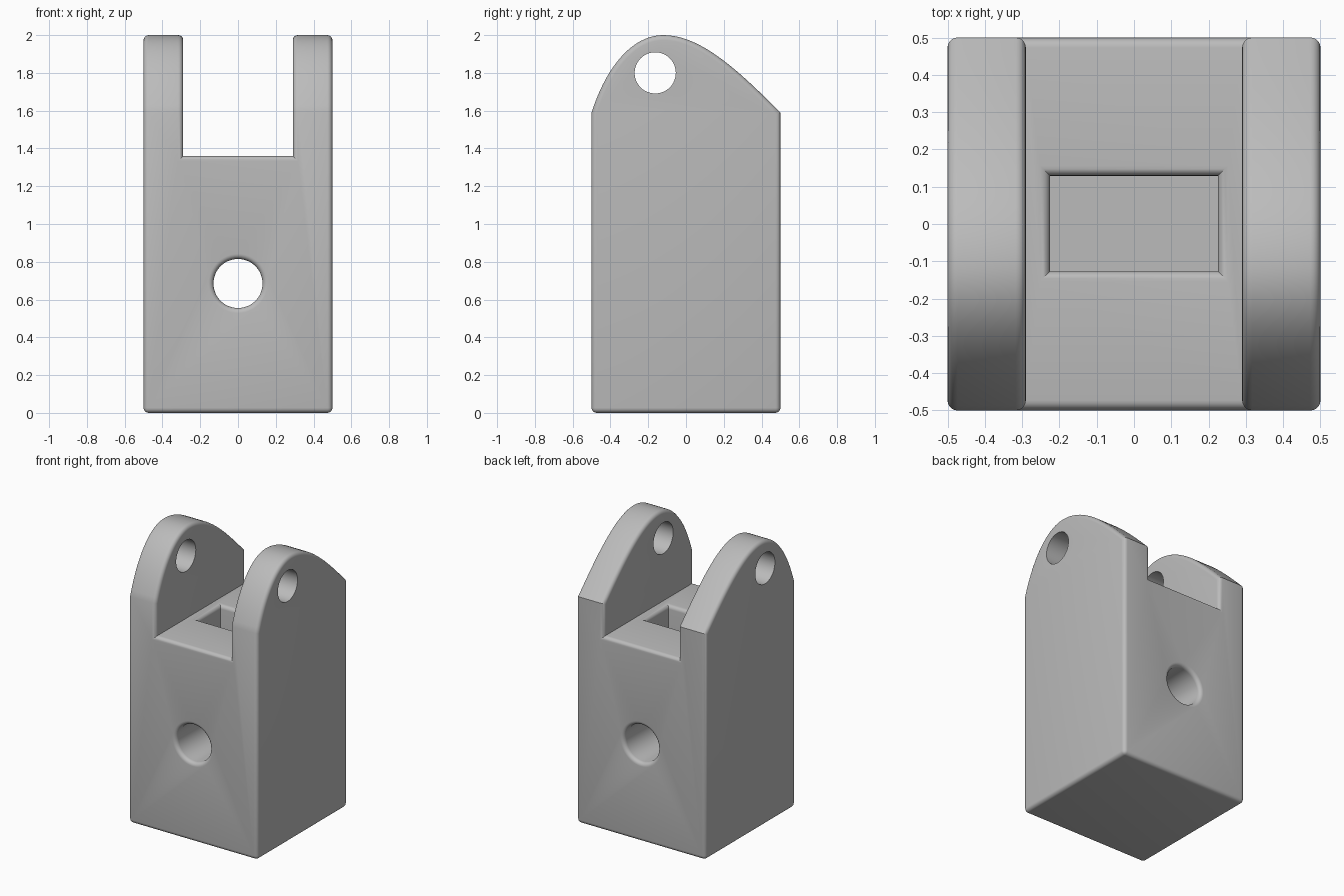
import bpy, bmesh, math
from mathutils import Vector, Matrix
from mathutils.geometry import interpolate_bezier

cube = bpy.data.objects.get("Cube")
if cube:
    bpy.data.objects.remove(cube, do_unlink=True)

FILLET = 0.027
HALF = 0.5

grey = bpy.data.materials.new("plain grey")
grey.use_nodes = True
colour = (0.5, 0.5, 0.5, 1)
grey.diffuse_color = colour
grey.node_tree.nodes["Principled BSDF"].inputs["Base Color"].default_value = colour


def make_object(name, bm):
    bmesh.ops.recalc_face_normals(bm, faces=bm.faces)
    mesh = bpy.data.meshes.new(name)
    bm.to_mesh(mesh)
    bm.free()
    mesh.materials.append(grey)
    obj = bpy.data.objects.new(name, mesh)
    bpy.context.collection.objects.link(obj)
    return obj


def box(name, low, high):
    low, high = Vector(low), Vector(high)
    bm = bmesh.new()
    bmesh.ops.create_cube(bm, size=1, matrix=Matrix.Translation((low + high) / 2)
                          @ Matrix.Diagonal((*(high - low), 1)))
    return make_object(name, bm)


def rod(name, centre, radius, axis):
    bm = bmesh.new()
    bmesh.ops.create_cone(bm, cap_ends=True, segments=48, radius1=radius, radius2=radius,
                          depth=2, matrix=Matrix.Translation(centre)
                          @ Matrix.Rotation(math.pi / 2, 4, axis))
    return make_object(name, bm)


def cut(target, cutter):
    bpy.context.view_layer.objects.active = target
    mod = target.modifiers.new("cut", 'BOOLEAN')
    mod.operation = 'DIFFERENCE'
    mod.solver = 'EXACT'
    mod.object = cutter
    bpy.ops.object.modifier_apply(modifier=mod.name)
    bpy.data.objects.remove(cutter, do_unlink=True)


# Side profile: straight walls under a lopsided arch, extruded across x
shoulder, peak = 1.59, (-0.12, 2.0)
spans = [((-HALF, shoulder), (-0.42, 1.84), (-0.28, 2.0), peak),
         (peak, (0.08, 2.0), (0.28, 1.81), (HALF, shoulder))]
profile = [Vector((-HALF, 0))]
for a, b, c, d in spans:
    points = interpolate_bezier(*(Vector((*p, 0)) for p in (a, b, c, d)), 20)
    profile += [p.xy for p in points if (p.xy - profile[-1]).length > 0.001]
profile.append(Vector((HALF, 0)))

bm = bmesh.new()
side = bm.faces.new([bm.verts.new((-HALF, p.x, p.y)) for p in profile])
grown = bmesh.ops.extrude_face_region(bm, geom=[side])
bmesh.ops.translate(bm, vec=(2 * HALF, 0, 0),
                    verts=[g for g in grown["geom"] if isinstance(g, bmesh.types.BMVert)])
body = make_object("clevis_block", bm)

# Fork slot, nut pocket and bolt hole
cut(body, box("slot_cutter", (-0.29, -1, 1.36), (0.29, 1, 3)))
cut(body, box("pocket_cutter", (-0.225, -0.127, 0.45), (0.225, 0.129, 1.7)))
cut(body, rod("bolt_cutter", (0, 0, 0.685), 0.13, 'X'))

# Fillet the sharp outward edges, leaving the inside of the pocket crisp
bm = bmesh.new()
bm.from_mesh(body.data)
bmesh.ops.remove_doubles(bm, verts=bm.verts, dist=0.0001)
bm.normal_update()


def needs_fillet(edge):
    if not edge.is_manifold or not edge.is_convex or edge.calc_face_angle() < math.radians(60):
        return False
    return not all(abs(v.co.x) < 0.28 and abs(v.co.y) < 0.2 and v.co.z < 1.3 for v in edge.verts)


bmesh.ops.bevel(bm, geom=[e for e in bm.edges if needs_fillet(e)], offset=FILLET,
                offset_type='OFFSET', segments=5, profile=0.5, affect='EDGES',
                clamp_overlap=False)
bm.to_mesh(body.data)
bm.free()

# Crisp pin hole through both ears
cut(body, rod("pin_cutter", (0, -0.163, 1.8), 0.109, 'Y'))

body.select_set(True)
bpy.context.view_layer.objects.active = body
bpy.ops.object.shade_smooth_by_angle(angle=math.radians(30))
